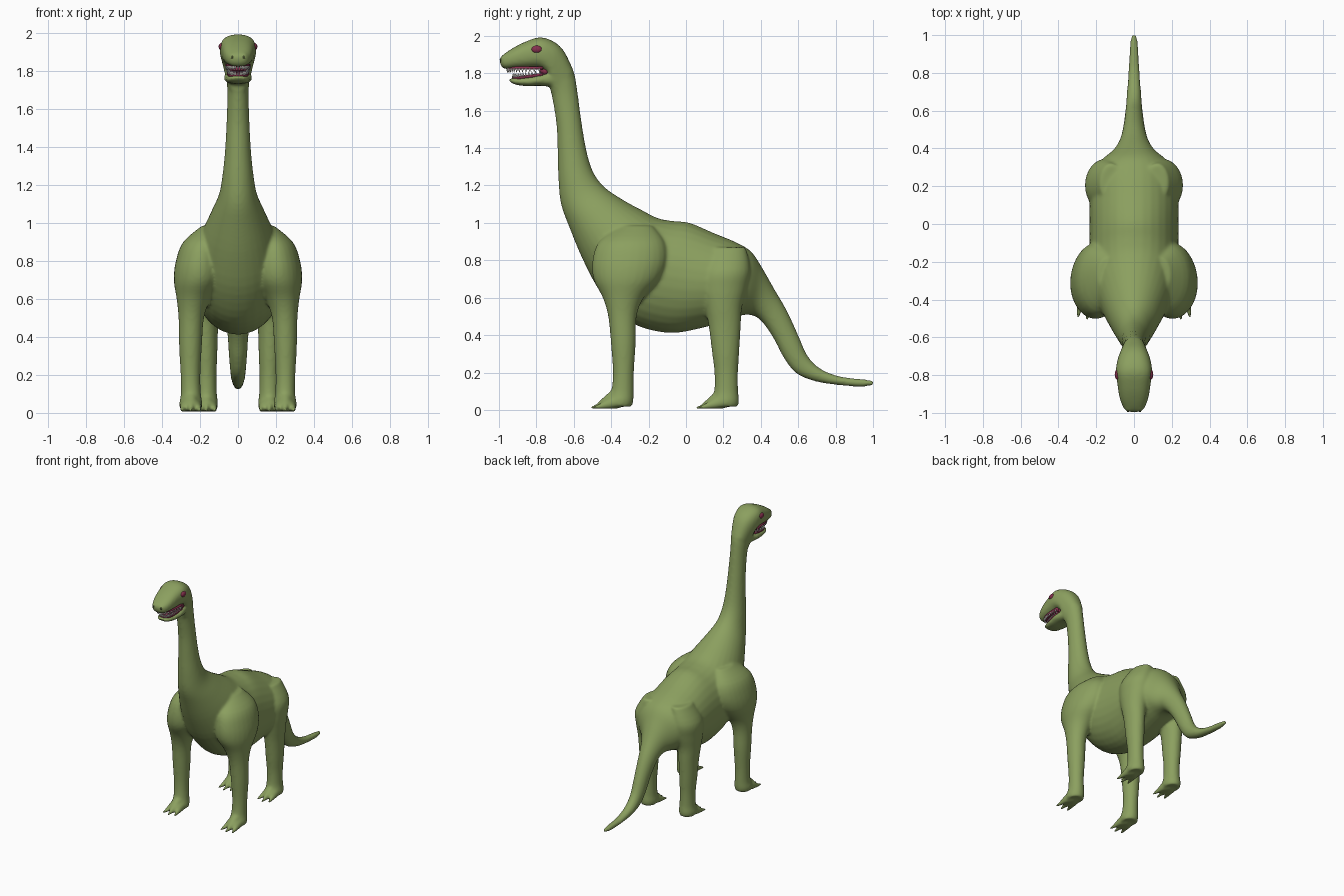
import bpy, bmesh
from math import sin, cos, pi, copysign
from mathutils import Vector, Matrix

if "Cube" in bpy.data.objects:
    bpy.data.objects.remove(bpy.data.objects["Cube"])


def material(name, rgb):
    m = bpy.data.materials.new(name)
    m.diffuse_color = (*rgb, 1)
    m.use_nodes = True
    m.node_tree.nodes["Principled BSDF"].inputs["Base Color"].default_value = m.diffuse_color
    return m


GREEN = material("skin_green", (0.26, 0.35, 0.115))
MAROON = material("maroon", (0.24, 0.03, 0.075))
WHITE = material("tooth_white", (0.85, 0.84, 0.78))
DARK = material("dark_green", (0.09, 0.12, 0.04))


def finish(bm, name, mat):
    bmesh.ops.recalc_face_normals(bm, faces=bm.faces[:])
    for f in bm.faces:
        f.smooth = True
    me = bpy.data.meshes.new(name)
    bm.to_mesh(me)
    bm.free()
    me.materials.append(mat)
    ob = bpy.data.objects.new(name, me)
    bpy.context.collection.objects.link(ob)
    return ob


def dense(rows, n=4):
    # Catmull-Rom interpolation between rows of numbers
    out = []
    for i in range(len(rows) - 1):
        p0, p1 = rows[max(i - 1, 0)], rows[i]
        p2, p3 = rows[i + 1], rows[min(i + 2, len(rows) - 1)]
        for k in range(n):
            t = k / n
            out.append([0.5 * (2 * b + (c - a) * t + (2 * a - 5 * b + 4 * c - d) * t * t
                               + (3 * b - a - 3 * c + d) * t ** 3)
                        for a, b, c, d in zip(p0, p1, p2, p3)])
    return out + [list(rows[-1])]


def skin(bm, rings):
    loops = [[bm.verts.new(p) for p in r] for r in rings]
    n = len(loops[0])
    for a, b in zip(loops, loops[1:]):
        for i in range(n):
            j = (i + 1) % n
            bm.faces.new((a[i], a[j], b[j], b[i]))
    bm.faces.new(loops[0][::-1])
    bm.faces.new(loops[-1])


def power(v, e):
    return copysign(abs(v) ** e, v)


def spine_loft(bm, rows, e=1.0, n=32):
    # rows: top y, top z, bottom y, bottom z, half width
    rings = []
    for ty, tz, by, bz, w in dense(rows):
        c, h = Vector((0, (ty + by) / 2, (tz + bz) / 2)), Vector((0, (ty - by) / 2, (tz - bz) / 2))
        rings.append([c + h * power(sin(a), e) + Vector((w * power(cos(a), e), 0, 0))
                      for a in (2 * pi * i / n for i in range(n))])
    skin(bm, rings)


def leg_loft(bm, rows, s, n=28):
    # rows: z, centre x, centre y, radius x, radius y
    skin(bm, [[Vector((s * (x + rx * cos(a)), y + ry * sin(a), z))
               for a in (2 * pi * i / n for i in range(n))]
              for z, x, y, rx, ry in dense(rows)])


def ball(bm, loc, scale):
    bmesh.ops.create_uvsphere(bm, u_segments=24, v_segments=14, radius=1,
                              matrix=Matrix.Translation(loc) @ Matrix.Diagonal((*scale, 1)))


def spike(bm, a, b, r1, r2, seg=14):
    a, b = Vector(a), Vector(b)
    d = b - a
    bmesh.ops.create_cone(bm, cap_ends=True, segments=seg, radius1=r1, radius2=r2, depth=d.length,
                          matrix=Matrix.Translation((a + b) / 2) @ d.to_track_quat('Z', 'Y').to_matrix().to_4x4())


body = bmesh.new()

# skull and lower jaw
spine_loft(body, [
    (-.998, 1.868, -.99, 1.842, .022), (-.985, 1.893, -.972, 1.824, .052),
    (-.93, 1.932, -.92, 1.824, .075), (-.86, 1.968, -.85, 1.826, .087),
    (-.78, 1.992, -.78, 1.825, .096), (-.705, 1.968, -.74, 1.79, .088),
    (-.65, 1.915, -.73, 1.74, .075), (-.60, 1.81, -.72, 1.69, .058)], 0.8)
spine_loft(body, [
    (-.948, 1.77, -.942, 1.755, .022), (-.925, 1.774, -.915, 1.74, .05),
    (-.85, 1.781, -.85, 1.731, .067), (-.78, 1.796, -.78, 1.733, .074),
    (-.70, 1.81, -.70, 1.725, .06)], 0.8)

# neck, trunk and tail
neck = [
    (-.65, 1.915, -.73, 1.74, .07), (-.60, 1.81, -.72, 1.69, .06),
    (-.58, 1.70, -.71, 1.64, .056), (-.56, 1.55, -.692, 1.52, .06),
    (-.535, 1.4, -.686, 1.37, .068), (-.50, 1.28, -.682, 1.23, .081),
    (-.44, 1.195, -.668, 1.1, .10), (-.34, 1.125, -.625, .98, .14),
    (-.23, 1.065, -.55, .80, .19)]
trunk = [
    (-.15, 1.025, -.45, .62, .225), (-.07, 1.01, -.30, .47, .235),
    (.02, 1.0, -.10, .412, .235), (.15, .945, .08, .437, .235),
    (.27, .895, .22, .48, .225), (.35, .845, .31, .508, .18),
    (.41, .755, .37, .50, .11), (.47, .65, .42, .455, .075),
    (.54, .53, .475, .37, .058), (.60, .40, .525, .275, .05),
    (.65, .29, .59, .195, .043), (.72, .22, .69, .153, .037),
    (.82, .18, .81, .133, .029), (.93, .166, .93, .124, .023),
    (1.0, .158, 1.0, .13, .014)]
spine_loft(body, neck + trunk)

# legs, feet with three toes, nostril bumps
front_leg = [
    (.985, .14, -.27, .05, .09), (.90, .183, -.29, .105, .175), (.80, .20, -.30, .127, .20),
    (.70, .21, -.315, .128, .18), (.60, .233, -.335, .09, .11), (.50, .246, -.34, .067, .076),
    (.35, .25, -.335, .06, .066), (.20, .25, -.335, .052, .056), (.10, .248, -.34, .053, .06),
    (.05, .248, -.352, .061, .071), (.018, .248, -.355, .057, .066)]
hind_leg = [
    (.87, .12, .22, .06, .10), (.75, .15, .21, .103, .135), (.65, .157, .20, .099, .128),
    (.55, .167, .20, .08, .10), (.45, .17, .207, .066, .086), (.30, .168, .212, .059, .072),
    (.20, .166, .215, .053, .063), (.10, .165, .215, .054, .064),
    (.05, .166, .21, .061, .074), (.018, .166, .208, .057, .07)]
for s in (1, -1):
    for rows, x, y in ((front_leg, .248, -.36), (hind_leg, .166, .205)):
        leg_loft(body, rows, s)
        ball(body, (s * x, y - .03, .04), (.058, .07, .034))
        spike(body, (s * x, y + .01, .085), (s * x, y - .11, .025), .05, .014)
        for k in (-1, 0, 1):
            spike(body, (s * (x + k * .032), y - .04, .033),
                  (s * (x + k * .051), y - .152 + .012 * abs(k), .011), .027, .007)
    ball(body, (s * .03, -.975, 1.877), (.019, .02, .019))

skin_ob = finish(body, "body", GREEN)
rm = skin_ob.modifiers.new("fuse", 'REMESH')
rm.mode = 'VOXEL'
rm.voxel_size = 0.009
rm.use_smooth_shade = True
sm = skin_ob.modifiers.new("soften", 'SMOOTH')
sm.factor = 0.5
sm.iterations = 9

# eyes and nostrils
for s, side in ((1, "left"), (-1, "right")):
    bm = bmesh.new()
    ball(bm, (s * .084, -.797, 1.927), (.018, .03, .021))
    finish(bm, side + "_eye", MAROON)
    bm = bmesh.new()
    ball(bm, (s * .031, -.989, 1.872), (.007, .007, .009))
    finish(bm, side + "_nostril", DARK)


# mouth lining: palate, lower gum and throat
def jaw_curve(t, w, length):
    return w * power(cos(t), .7), -.765 - length * power(sin(t), .8)


def upper_z(y):
    return 1.825


def lower_z(y):
    return 1.797 + (y + .77) * .13


for name, w, length, zf, up in (("palate", .066, .195, upper_z, -1), ("lower_gum", .058, .165, lower_z, 1)):
    pts = [jaw_curve(pi * i / 24, w, length) for i in range(25)]
    bm = bmesh.new()
    skin(bm, [[Vector((x, y, zf(y) + o)) for x, y in pts] for o in (-.012 * up, .005 * up)])
    finish(bm, name, MAROON)
bm = bmesh.new()
ball(bm, (0, -.752, 1.81), (.062, .03, .03))
finish(bm, "throat", MAROON)

# teeth
for name, w, length, zf, d in (("upper_teeth", .063, .19, upper_z, -1), ("lower_teeth", .055, .16, lower_z, 1)):
    bm = bmesh.new()
    for i in range(27):
        x, y = jaw_curve(pi * (i + .5) / 27, w, length)
        z = zf(y)
        spike(bm, (x, y, z), (x, y, z + d * .021), .0065, .001, 8)
    finish(bm, name, WHITE)
